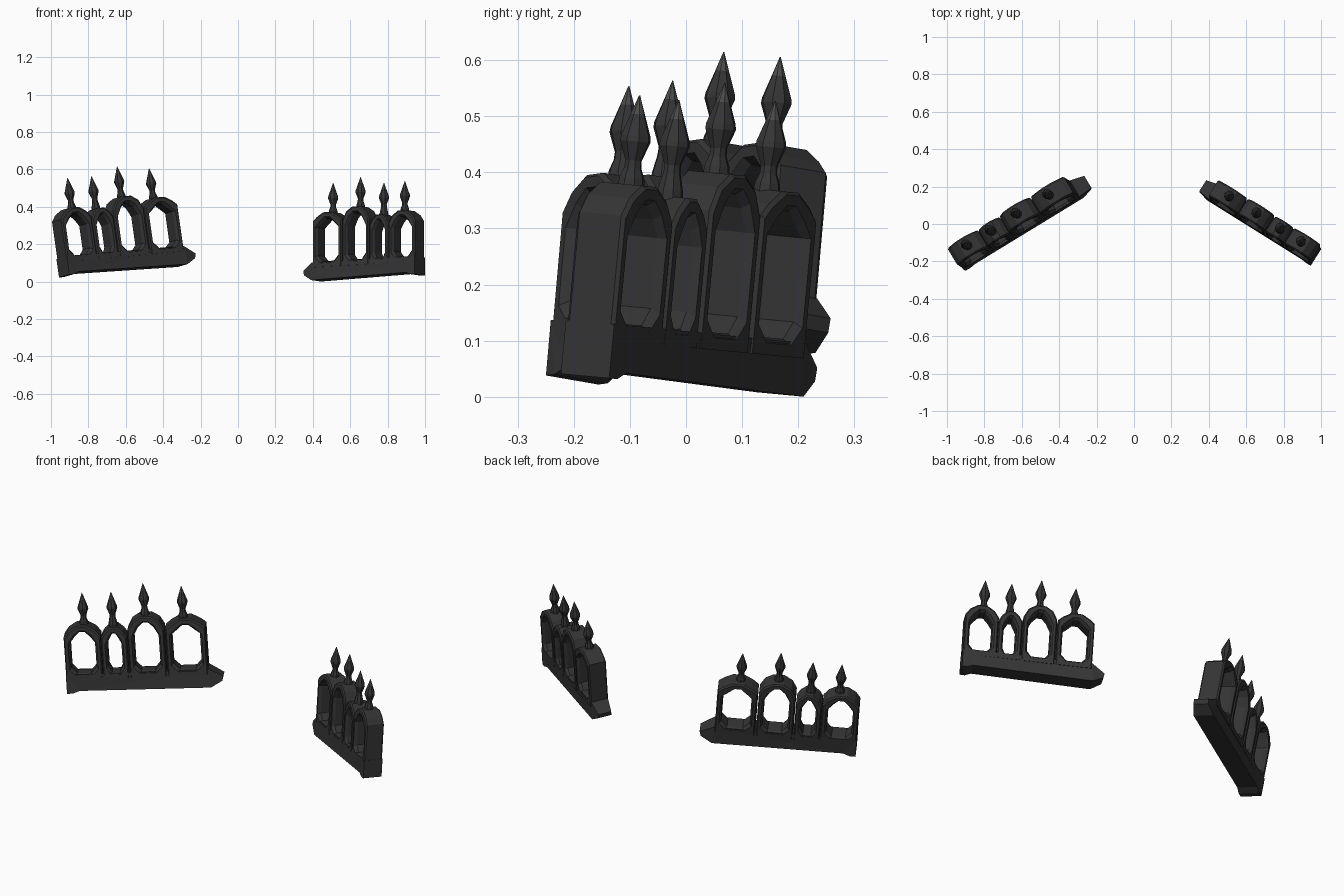
import bpy, bmesh, math
from mathutils import Vector

cube = bpy.data.objects.get("Cube")
if cube:
    bpy.data.objects.remove(cube, do_unlink=True)


def material(name, rgb):
    m = bpy.data.materials.new(name)
    m.use_nodes = True
    m.diffuse_color = (*rgb, 1)
    bsdf = m.node_tree.nodes["Principled BSDF"]
    bsdf.inputs["Base Color"].default_value = (*rgb, 1)
    bsdf.inputs["Roughness"].default_value = 0.8
    return m


IRON = material("dark_iron", (0.035, 0.035, 0.036))
WORN = material("worn_tip", (0.07, 0.07, 0.068))


class Frame:
    """Leaning local axes: s along the fence, t towards the front, h upwards."""

    def __init__(self, origin, along, up, scale):
        self.o = Vector(origin)
        self.u = Vector(along).normalized()
        w = Vector(up)
        self.w = (w - self.u * w.dot(self.u)).normalized()
        self.v = self.u.cross(self.w)
        if self.v.y > 0:
            self.v.negate()
        self.k = scale

    def at(self, s, t, h):
        a, b, c = self.k
        return self.o + self.u * s * a + self.v * t * b + self.w * h * c


def finish(bm, name):
    bmesh.ops.recalc_face_normals(bm, faces=bm.faces[:])
    mesh = bpy.data.meshes.new(name)
    bm.to_mesh(mesh)
    bm.free()
    mesh.materials.append(IRON)
    mesh.materials.append(WORN)
    bpy.context.collection.objects.link(bpy.data.objects.new(name, mesh))


def bridge(bm, a, b):
    n = len(a)
    return [bm.faces.new((a[i], a[(i + 1) % n], b[(i + 1) % n], b[i])) for i in range(n)]


def mirrored(half, centre):
    """Closed outline from its right half, listed bottom to top."""
    return ([(centre + x, h) for x, h in half]
            + [(centre - x, h) for x, h in reversed(half)])


def base_rail(fr, name):
    # side outline: s, h, half thickness
    pts = [(0, 0, .055), (.03, 0, .056), (.065, .012, .053), (.745, 0, .053),
           (.805, .03, .040), (.812, .055, .038), (.74, .098, .050), (0, .1, .055)]
    bm = bmesh.new()
    front = [bm.verts.new(fr.at(s, t, h)) for s, h, t in pts]
    back = [bm.verts.new(fr.at(s, -t, h)) for s, h, t in pts]
    bm.faces.new(front)
    bm.faces.new(back)
    bridge(bm, front, back)
    bmesh.ops.triangulate(bm, faces=[f for f in bm.faces if len(f.verts) > 4])
    finish(bm, name)


def arch(fr, name, centre, w, spring, top):
    a = w - .03
    outer = [(w * .5, .07), (w, .07), (w, spring), (w * .74, top - .025), (w * .3, top)]

    def opening(grow):
        g = a + grow
        return [(g * .55, .102 - grow), (g, .135 - grow), (g, spring - .035),
                (g * .62, top - .06 + grow), (g * .22, top - .035 + grow)]

    # closed tube of loops: outside, front rim, bore, back rim
    edge = .006
    rim_out = [(max(x - edge, 0), h - edge * (h > .1)) for x, h in outer]
    loops = [(outer, -.047), (outer, .047), (rim_out, .054), (opening(.010), .054),
             (opening(0), .038), (opening(0), -.038), (opening(.010), -.054),
             (rim_out, -.054)]
    bm = bmesh.new()
    rings = [[bm.verts.new(fr.at(s, t, h)) for s, h in mirrored(half, centre)]
             for half, t in loops]
    for i, ring in enumerate(rings):
        bridge(bm, ring, rings[(i + 1) % len(rings)])
    finish(bm, name)


def spike(fr, name, s, foot, tip):
    # turned profile: radius, height
    profile = [(.025, foot - .01), (.023, foot + .012), (.016, tip - .135),
               (.015, tip - .12), (.028, tip - .085), (.027, tip - .075),
               (.013, tip - .035), (.001, tip)]
    sides = 8
    bm = bmesh.new()
    rings = []
    for r, h in profile:
        ring = []
        for i in range(sides):
            ang = math.tau * i / sides
            p = fr.at(s, 0, h) + (fr.u * math.cos(ang) + fr.v * math.sin(ang)) * r
            ring.append(bm.verts.new(p))
        rings.append(ring)
    for lo, hi in zip(rings, rings[1:]):
        faces = bridge(bm, lo, hi)
    for f in faces:
        f.material_index = 1
    bm.faces.new(rings[0])
    bm.faces.new(rings[-1])
    finish(bm, name)


# each bay: centre, half width, spring height, arch top, spike position, spike tip
BAYS = [(.096, .095, .300, .358, .107, .523),
        (.260, .067, .290, .343, .257, .521),
        (.427, .095, .325, .394, .425, .560),
        (.632, .104, .325, .372, .622, .536)]

FENCES = {
    "right": Frame((-.929, -.203, .030), (.847, .52, .075), (-.14, .087, .985), (1, 1, 1)),
    "left": Frame((.972, -.180, .037), (-.845, .53, -.05), (.005, .09, .995), (.88, .93, .97)),
}

for side, fr in FENCES.items():
    base_rail(fr, f"{side}_base_rail")
    for n, (c, w, spring, top, sx, tip) in enumerate(BAYS, 1):
        arch(fr, f"{side}_arch_{n}", c, w, spring, top)
        spike(fr, f"{side}_spike_{n}", sx, top, tip)
